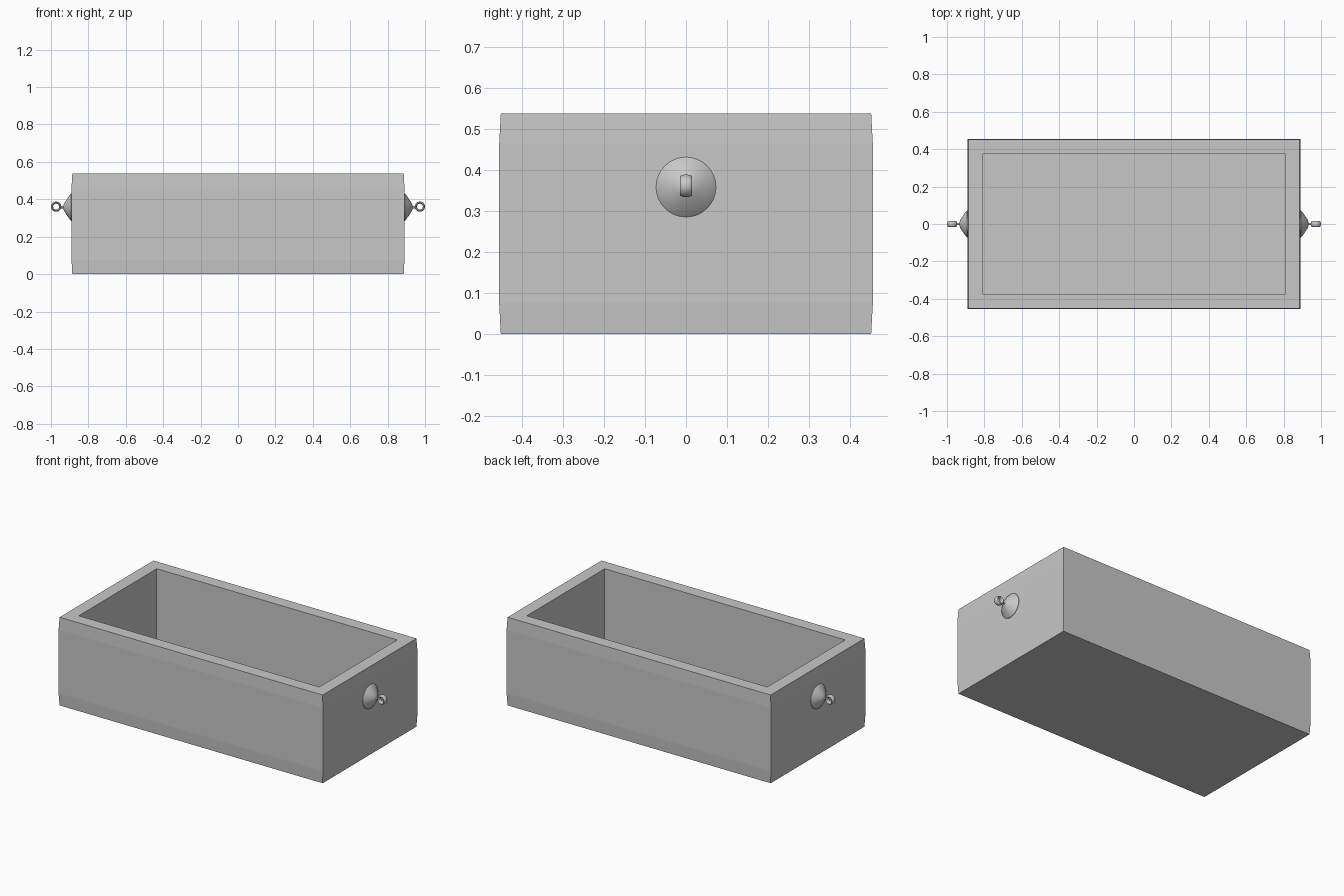
import bpy, bmesh, math
from mathutils import Matrix, Vector

cube = bpy.data.objects.get("Cube")
if cube:
    bpy.data.objects.remove(cube, do_unlink=True)

grey = bpy.data.materials.new("plain grey")
grey.use_nodes = True
colour = (0.58, 0.58, 0.58, 1)
grey.diffuse_color = colour
grey.node_tree.nodes["Principled BSDF"].inputs["Base Color"].default_value = colour


def loft(name, rings, cap_start=True, cap_end=True, closed=False, smooth=None):
    """Skin a list of point rings into one object."""
    bm = bmesh.new()
    loops = [[bm.verts.new(p) for p in ring] for ring in rings]
    pairs = list(zip(loops, loops[1:]))
    if closed:
        pairs.append((loops[-1], loops[0]))
    for a, b in pairs:
        for i in range(len(a)):
            j = (i + 1) % len(a)
            bm.faces.new((a[i], a[j], b[j], b[i]))
    if cap_start and not closed:
        bm.faces.new(loops[0][::-1])
    if cap_end and not closed:
        bm.faces.new(loops[-1])
    bmesh.ops.recalc_face_normals(bm, faces=bm.faces)
    mesh = bpy.data.meshes.new(name)
    bm.to_mesh(mesh)
    bm.free()
    mesh.materials.append(grey)
    obj = bpy.data.objects.new(name, mesh)
    bpy.context.collection.objects.link(obj)
    if smooth:
        bpy.ops.object.select_all(action='DESELECT')
        obj.select_set(True)
        bpy.context.view_layer.objects.active = obj
        bpy.ops.object.shade_smooth_by_angle(angle=math.radians(smooth))
    return obj


def rectangle(hx, hy, z):
    return [Vector((sx * hx, sy * hy, z)) for sx, sy in ((-1, -1), (1, -1), (1, 1), (-1, 1))]


def circle(n):
    return [(math.cos(2 * math.pi * i / n), math.sin(2 * math.pi * i / n)) for i in range(n)]


# Open box: outside wall with slightly drawn-in ends, rim, inside wall, floor
L, W, H = 0.89, 0.455, 0.537
BAND, INSET, WALL = 0.075, 0.004, 0.08
loft("box", [
    rectangle(L - INSET, W - INSET, 0),
    rectangle(L, W, BAND),
    rectangle(L, W, H - BAND),
    rectangle(L - INSET, W - INSET, H),
    rectangle(L - WALL, W - WALL, H),
    rectangle(L - WALL, W - WALL, WALL),
])

# Handles on both ends: domed base with a neck, and a flat-sided ring
KNOB_Z = 0.358
PROFILE = [(0.885, 0.073), (0.892, 0.073), (0.902, 0.062), (0.915, 0.043),
           (0.926, 0.026), (0.931, 0.016), (0.934, 0.006), (0.95, 0.006)]
for side, label in ((1, "left"), (-1, "right")):
    loft(label + "_handle_base",
         [[(side * x, r * c, KNOB_Z + r * s) for c, s in circle(32)] for x, r in PROFILE],
         smooth=35)
    centre = Vector((side * 0.9725, 0, KNOB_Z + 0.003))
    rings = []
    for c, s in circle(28):
        out = Vector((c, 0, s))
        rings.append([centre + out * (0.0215 + 0.006 * u) + Vector((0, 0.015 * v, 0))
                      for u, v in circle(12)])
    loft(label + "_handle_ring", rings, closed=True, smooth=40)
